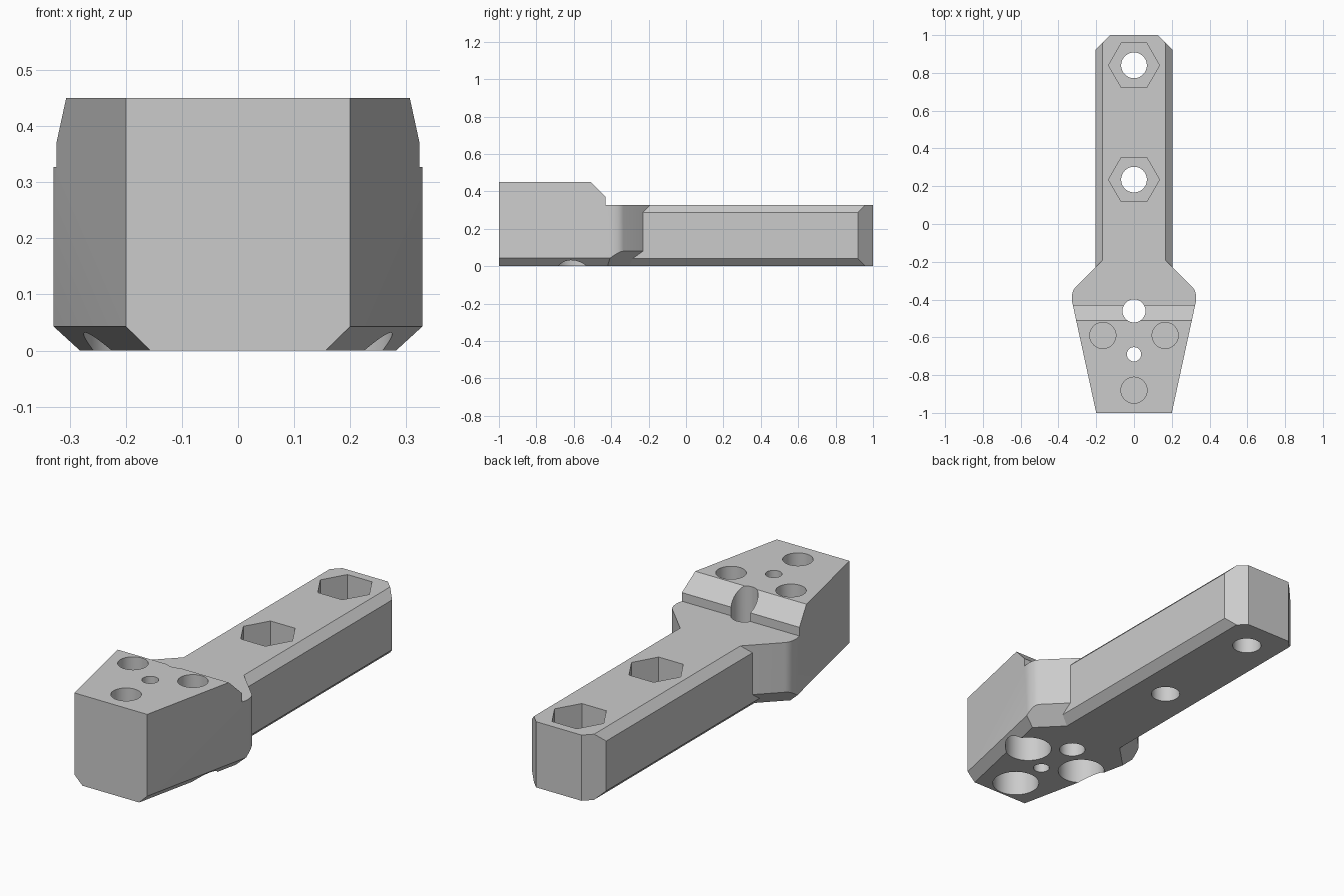
import bpy, bmesh, math
from mathutils import Vector

cube = bpy.data.objects.get("Cube")
if cube:
    bpy.data.objects.remove(cube, do_unlink=True)

grey = bpy.data.materials.new("light grey plastic")
grey.use_nodes = True
colour = (0.6, 0.6, 0.6, 1)
grey.diffuse_color = colour
grey.node_tree.nodes["Principled BSDF"].inputs["Base Color"].default_value = colour


def make_object(name, bm):
    bmesh.ops.recalc_face_normals(bm, faces=bm.faces)
    mesh = bpy.data.meshes.new(name)
    bm.to_mesh(mesh)
    bm.free()
    mesh.materials.append(grey)
    obj = bpy.data.objects.new(name, mesh)
    bpy.context.collection.objects.link(obj)
    return obj


def prism(points, offset):
    """Extrude a closed 3D outline along an offset."""
    bm = bmesh.new()
    face = bm.faces.new([bm.verts.new(p) for p in points])
    grown = bmesh.ops.extrude_face_region(bm, geom=[face], use_keep_orig=True)["geom"]
    bmesh.ops.translate(bm, vec=offset, verts=[v for v in grown if isinstance(v, bmesh.types.BMVert)])
    bmesh.ops.recalc_face_normals(bm, faces=bm.faces)
    return bm


def mirrored_plan(half, height):
    """Plan outline given by its +x half, extruded upwards."""
    loop = half + [(-x, y) for x, y in reversed(half)]
    return prism([(x, y, 0) for x, y in loop], (0, 0, height))


def slice_off(bm, point, normal):
    """Remove everything beyond a plane and cap the cut, on both sides of x = 0."""
    for s in (1, -1):
        cut = bmesh.ops.bisect_plane(
            bm, geom=bm.verts[:] + bm.edges[:] + bm.faces[:], dist=1e-6,
            plane_co=(s * point[0], point[1], point[2]),
            plane_no=(s * normal[0], normal[1], normal[2]), clear_outer=True)["geom_cut"]
        bmesh.ops.edgeloop_fill(bm, edges=[e for e in cut if isinstance(e, bmesh.types.BMEdge)])
        bmesh.ops.recalc_face_normals(bm, faces=bm.faces)


def combine(target, other, operation):
    mod = target.modifiers.new(operation.lower(), 'BOOLEAN')
    mod.operation = operation
    mod.solver = 'EXACT'
    mod.object = other
    bpy.context.view_layer.objects.active = target
    bpy.ops.object.modifier_apply(modifier=mod.name)
    bpy.data.objects.remove(other, do_unlink=True)


def drill(x, y, radius, z0, z1, sides=48):
    ring = [2 * math.pi * i / sides for i in range(sides)]
    outline = [(x + radius * math.cos(a), y + radius * math.sin(a), z0) for a in ring]
    combine(body, make_object("cutter", prism(outline, (0, 0, z1 - z0))), 'DIFFERENCE')


TOP, STEP = 0.45, 0.327

# Tapered head with rounded shoulders
head = mirrored_plan([(0.2, -1), (0.329, -0.405), (0.329, -0.385), (0.326, -0.365),
                      (0.32, -0.348), (0.31, -0.335), (0.165, -0.19)], TOP)
side = Vector((0.595, -0.129, 0)).normalized()
slice_off(head, (0.2, -1, 0.043), side - Vector((0, 0, 1)))
shoulder = Vector((1, 1, 0)).normalized()
slice_off(head, (0.205, -0.23, 0.08), shoulder - Vector((0, 0, 1)))
body = make_object("mount_body", head)

# Sloped step behind the raised part of the head
step = prism([(-1, y, z) for y, z in [(-0.56, 0.5), (-0.43, 0.37), (-0.43, STEP),
                                      (0.2, STEP), (0.2, 0.5)]], (2, 0, 0))
combine(body, make_object("step_cutter", step), 'DIFFERENCE')

# Long bar with chamfered edges
bar = mirrored_plan([(0.205, -0.4), (0.205, 0.92), (0.125, 1)], STEP)
slice_off(bar, (0.205, 0, 0.04), (1, 0, -1))
slice_off(bar, (0.205, 0, 0.288), (1, 0, 1))
combine(body, make_object("bar", bar), 'UNION')

# Bolt holes with hexagonal nut pockets
for y in (0.235, 0.84):
    drill(0, y, 0.068, -0.1, 0.6)
    drill(0, y, 0.135, 0.16, 0.6, 6)

# Through holes in the head
drill(0, -0.46, 0.061, -0.1, 0.6)
drill(0, -0.69, 0.038, -0.1, 0.6)

# Round pockets above and below the head
for x, y in ((0.165, -0.59), (-0.165, -0.59), (0, -0.88)):
    drill(x, y, 0.069, 0.32, 0.6)
    drill(x, y, 0.11, -0.1, 0.2)

bpy.ops.object.select_all(action='DESELECT')
body.select_set(True)
bpy.context.view_layer.objects.active = body
bpy.ops.object.shade_smooth_by_angle(angle=math.radians(25))
